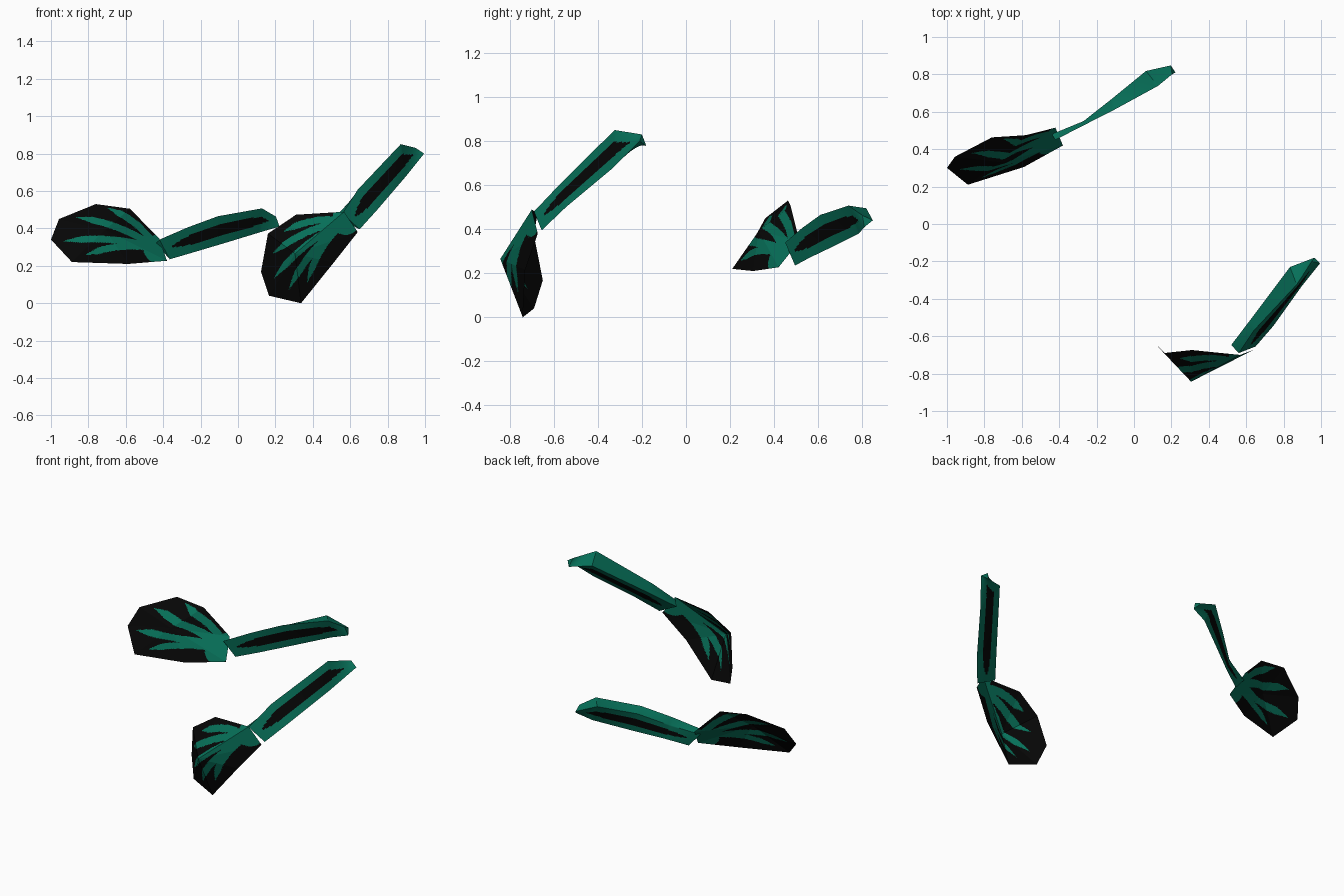
import bpy, bmesh
from mathutils import Vector as V

if "Cube" in bpy.data.objects:
    bpy.data.objects.remove(bpy.data.objects["Cube"])


def material(name, col):
    m = bpy.data.materials.new(name)
    m.diffuse_color = (*col, 1)
    m.use_nodes = True
    m.node_tree.nodes["Principled BSDF"].inputs["Base Color"].default_value = m.diffuse_color
    return m


GREEN = material("deep green", (0.002, 0.16, 0.098))
BLACK = material("black", (0.0018, 0.0018, 0.0018))


def finish(name, bm, smooth):
    me = bpy.data.meshes.new(name)
    bm.to_mesh(me)
    bm.free()
    me.materials.append(GREEN)
    me.materials.append(BLACK)
    ob = bpy.data.objects.new(name, me)
    bpy.context.collection.objects.link(ob)
    if smooth:
        bpy.context.view_layer.objects.active = ob
        ob.select_set(True)
        bpy.ops.object.shade_smooth_by_angle(angle=0.6)
        ob.select_set(False)
    return ob


def along(rail, t):
    # point on a polyline, t from 0 to the last index
    i = min(int(t), len(rail) - 2)
    return V(rail[i]).lerp(V(rail[i + 1]), t - i)


def shin(name, rails, steps=20, across=20):
    # three-sided tapering tube: a long black stripe on both broad sides, plain narrow top
    bm = bmesh.new()
    n = (len(rails[0]) - 1) * steps
    rings = []
    for k in range(n + 1):
        p = [along(r, k / steps) for r in rails]
        ring = []
        for s in range(3):
            for j in range(across):
                ring.append(bm.verts.new(p[s].lerp(p[(s + 1) % 3], j / across)))
        rings.append(ring)
    m = 3 * across
    for k in range(n):
        u = (k + 0.5) / n
        half = 0.21 * max(0, 1 - abs((u - 0.47) / 0.41) ** 3)
        for j in range(m):
            f = bm.faces.new((rings[k][j], rings[k][(j + 1) % m],
                              rings[k + 1][(j + 1) % m], rings[k + 1][j]))
            v = (j % across + 0.5) / across
            f.material_index = 1 if j < 2 * across and abs(v - 0.5) < half else 0
    bm.faces.new(rings[0])
    bm.faces.new(rings[-1])
    bmesh.ops.recalc_face_normals(bm, faces=bm.faces)
    return finish(name, bm, True)


def webbed_foot(name, outline, crown, ankle, tips):
    # cupped fan of flat facets, curved green rays spreading from the ankle over black
    bm = bmesh.new()
    c = bm.verts.new(crown)
    ring = [bm.verts.new(p) for p in outline]
    for i, a in enumerate(ring):
        bm.faces.new((c, a, ring[(i + 1) % len(ring)]))
    bm.normal_update()
    if sum(f.normal.y * f.calc_area() for f in bm.faces) > 0:
        bmesh.ops.reverse_faces(bm, faces=bm.faces)
    bmesh.ops.subdivide_edges(bm, edges=bm.edges, cuts=34, use_grid_fill=True)
    o = V(ankle)
    for f in bm.faces:
        q = f.calc_center_median()
        d = V((q.x, q.z)) - o
        green = d.length < 0.075
        for tip in tips:
            axis = V(tip) - o
            t = d.dot(axis) / axis.length_squared
            if 0 < t < 1:
                side = V((axis.y, -axis.x)).normalized()
                bent = axis * t + side * (0.12 * t * (1 - t))
                w = 0.018 * min(1, (1 - t) * 5)
                green = green or (d - bent).length < w
        f.material_index = 0 if green else 1
    return finish(name, bm, False)


# rear left limb
shin("left_shin", [
    [(-.42, .45, .34), (-.27, .527, .405), (-.107, .61, .465), (.128, .738, .507), (.203, .80, .463)],
    [(-.365, .495, .235), (-.245, .56, .27), (-.06, .675, .325), (.12, .785, .38), (.222, .81, .41)],
    [(-.44, .48, .32), (-.27, .55, .36), (-.12, .668, .44), (.064, .818, .495), (.197, .848, .44)],
])
webbed_foot("left_foot", [
    (-1.0, .30, .34), (-.957, .36, .45), (-.76, .463, .53), (-.578, .475, .505),
    (-.42, .515, .345), (-.38, .42, .227), (-.588, .305, .21), (-.888, .21, .22),
], (-.71, .33, .392), (-.43, .29),
    [(-.70, .51), (-.87, .46), (-.94, .33), (-.82, .255)])

# front right limb
shin("right_shin", [
    [(.56, -.69, .48), (.64, -.57, .607), (.87, -.324, .85), (.95, -.20, .83)],
    [(.65, -.655, .395), (.745, -.545, .50), (.895, -.335, .675), (.995, -.21, .80)],
    [(.52, -.647, .46), (.62, -.515, .57), (.834, -.23, .80), (.965, -.18, .777)],
])
webbed_foot("right_foot", [
    (.567, -.70, .489), (.31, -.674, .473), (.16, -.69, .372), (.123, -.65, .168),
    (.166, -.69, .04), (.337, -.741, 0), (.51, -.73, .215), (.64, -.673, .38),
], (.305, -.843, .265), (.575, .44),
    [(.24, .38), (.18, .26), (.19, .13), (.27, .07), (.37, .11)])
